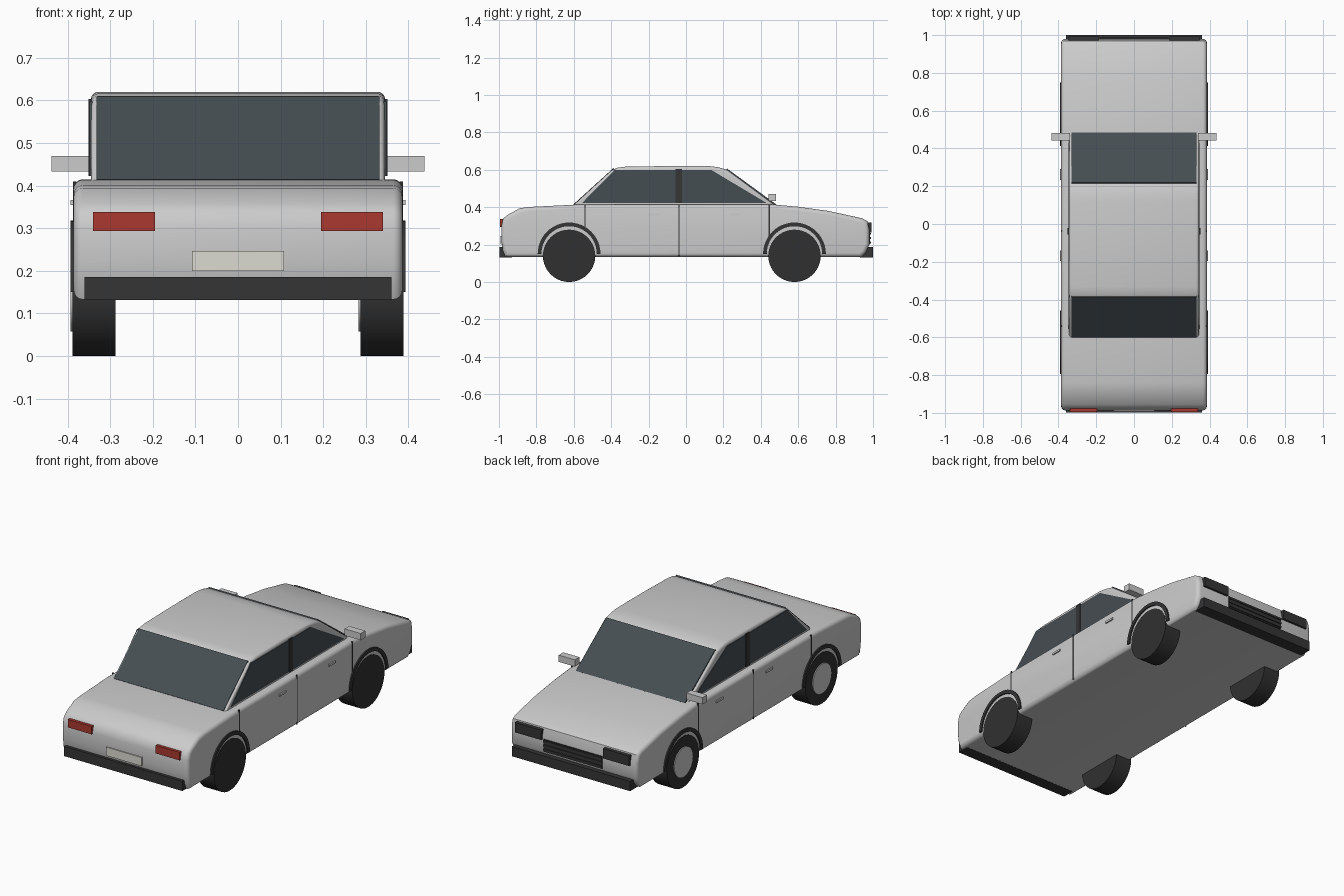
import bpy, bmesh, math

if "Cube" in bpy.data.objects:
    bpy.data.objects.remove(bpy.data.objects["Cube"])


def material(name, rgb):
    m = bpy.data.materials.new(name)
    m.diffuse_color = (*rgb, 1)
    m.use_nodes = True
    m.node_tree.nodes["Principled BSDF"].inputs["Base Color"].default_value = m.diffuse_color
    return m


DARK = material("dark_trim", (0.035, 0.035, 0.037))
TYRE = material("tyre_rubber", (0.03, 0.03, 0.03))
GLASS = material("tinted_glass", (0.06, 0.075, 0.085))
RED = material("red_lens", (0.4, 0.04, 0.03))
PLATE = material("plate_cream", (0.72, 0.71, 0.64))
LIGHT = material("bright_metal", (0.65, 0.66, 0.67))


def prism(name, profile, x0, x1, mat=None, bevel=0.0):
    """Extrude a (y, z) profile from x0 to x1, rounding the rims of both end caps."""
    bm = bmesh.new()
    caps = [[bm.verts.new((x, y, z)) for y, z in profile] for x in (x0, x1)]
    faces = [bm.faces.new(c) for c in caps]
    n = len(profile)
    for i in range(n):
        j = (i + 1) % n
        bm.faces.new((caps[0][i], caps[0][j], caps[1][j], caps[1][i]))
    bmesh.ops.recalc_face_normals(bm, faces=bm.faces)
    if bevel:
        rims = list({e for f in faces for e in f.edges})
        bmesh.ops.bevel(bm, geom=rims, offset=bevel, segments=4, profile=0.5, affect='EDGES')
    me = bpy.data.meshes.new(name)
    bm.to_mesh(me)
    bm.free()
    ob = bpy.data.objects.new(name, me)
    bpy.context.collection.objects.link(ob)
    if mat:
        me.materials.append(mat)
    return ob


def box(name, x0, x1, y0, y1, z0, z1, mat=None):
    return prism(name, [(y0, z0), (y1, z0), (y1, z1), (y0, z1)], x0, x1, mat)


def smooth(ob, angle=35):
    bpy.ops.object.select_all(action='DESELECT')
    ob.select_set(True)
    bpy.context.view_layer.objects.active = ob
    bpy.ops.object.shade_smooth_by_angle(angle=math.radians(angle))


def arc(cy, cz, r, a0, a1, n):
    return [(cy + r * math.cos(a0 + (a1 - a0) * i / n),
             cz + r * math.sin(a0 + (a1 - a0) * i / n)) for i in range(n + 1)]


# Lower body and cabin
body = prism("body", [
    (-0.965, 0.133), (-0.98, 0.17), (-0.987, 0.22), (-0.987, 0.30), (-0.978, 0.338),
    (-0.955, 0.358), (-0.89, 0.394), (-0.84, 0.401), (-0.60, 0.413), (0.46, 0.415),
    (0.60, 0.402), (0.76, 0.38), (0.94, 0.341), (0.97, 0.325), (0.98, 0.28),
    (0.98, 0.20), (0.96, 0.155), (0.935, 0.133)], -0.386, 0.386, bevel=0.022)
smooth(body)
cabin = prism("cabin", [
    (-0.63, 0.385), (-0.40, 0.596), (-0.37, 0.610), (-0.33, 0.616), (-0.10, 0.620),
    (0.12, 0.620), (0.17, 0.614), (0.22, 0.600), (0.51, 0.385)], -0.345, 0.345, bevel=0.016)
smooth(cabin)

# Front and rear glass, lying just proud of the cabin slopes
prism("rear_window", [(-0.602, 0.415), (-0.388, 0.609), (-0.378, 0.60), (-0.59, 0.405)],
      -0.332, 0.332, GLASS)
prism("windscreen", [(0.485, 0.413), (0.220, 0.606), (0.212, 0.598), (0.475, 0.405)],
      -0.332, 0.332, GLASS)

# Bumpers
box("rear_bumper", -0.36, 0.36, -0.998, -0.93, 0.132, 0.186, DARK)
box("front_bumper", -0.36, 0.36, 0.93, 1.0, 0.132, 0.186, DARK)

# Number plate and grille with slats
box("plate", -0.108, 0.108, -0.993, -0.97, 0.20, 0.247, PLATE)
box("grille", -0.178, 0.178, 0.96, 0.984, 0.20, 0.268, DARK)
for i in range(3):
    z = 0.207 + i * 0.023
    box("grille_slat", -0.178, 0.178, 0.97, 0.989, z, z + 0.010, DARK)

WHEEL_Y = (-0.625, 0.58)
for s in (-1, 1):
    side = "left" if s < 0 else "right"

    # Lamps
    box(side + "_tail_light", s * 0.195, s * 0.34, -0.994, -0.965, 0.294, 0.338, RED)
    box(side + "_headlight", s * 0.188, s * 0.348, 0.955, 0.992, 0.264, 0.318, DARK)

    # Side glass and door pillar
    prism(side + "_side_window", [(-0.555, 0.423), (-0.383, 0.598), (0.137, 0.598), (0.43, 0.423)],
          s * 0.335, s * 0.348, GLASS)
    box(side + "_door_pillar", s * 0.335, s * 0.351, -0.055, -0.022, 0.423, 0.603, DARK)

    # Door seams and handles
    for y, z in ((-0.54, 0.28), (-0.037, 0.14), (0.445, 0.24)):
        box(side + "_door_seam", s * 0.38, s * 0.3875, y - 0.003, y + 0.003, z, 0.41, DARK)
    for y in (-0.168, 0.262):
        box(side + "_door_handle", s * 0.38, s * 0.393, y - 0.028, y + 0.028, 0.355, 0.366, LIGHT)

    # Mirror
    box(side + "_mirror", s * 0.34, s * 0.438, 0.442, 0.482, 0.433, 0.470)

    # Wheels, hub discs (all on the -x face of each wheel) and arch trims
    for y in WHEEL_Y:
        x = s * 0.338
        smooth(prism(side + "_wheel", arc(y, 0.14, 0.14, 0, math.tau * 39 / 40, 39),
                     x - 0.05, x + 0.05, TYRE))
        smooth(prism(side + "_hub", arc(y, 0.14, 0.082, 0, math.tau * 31 / 32, 31),
                     x - 0.055, x - 0.03))
        ring = arc(y, 0.15, 0.168, 0, math.pi, 24) + arc(y, 0.15, 0.148, math.pi, 0, 24)
        smooth(prism(side + "_arch_trim", ring, s * 0.37, s * 0.393, DARK))
